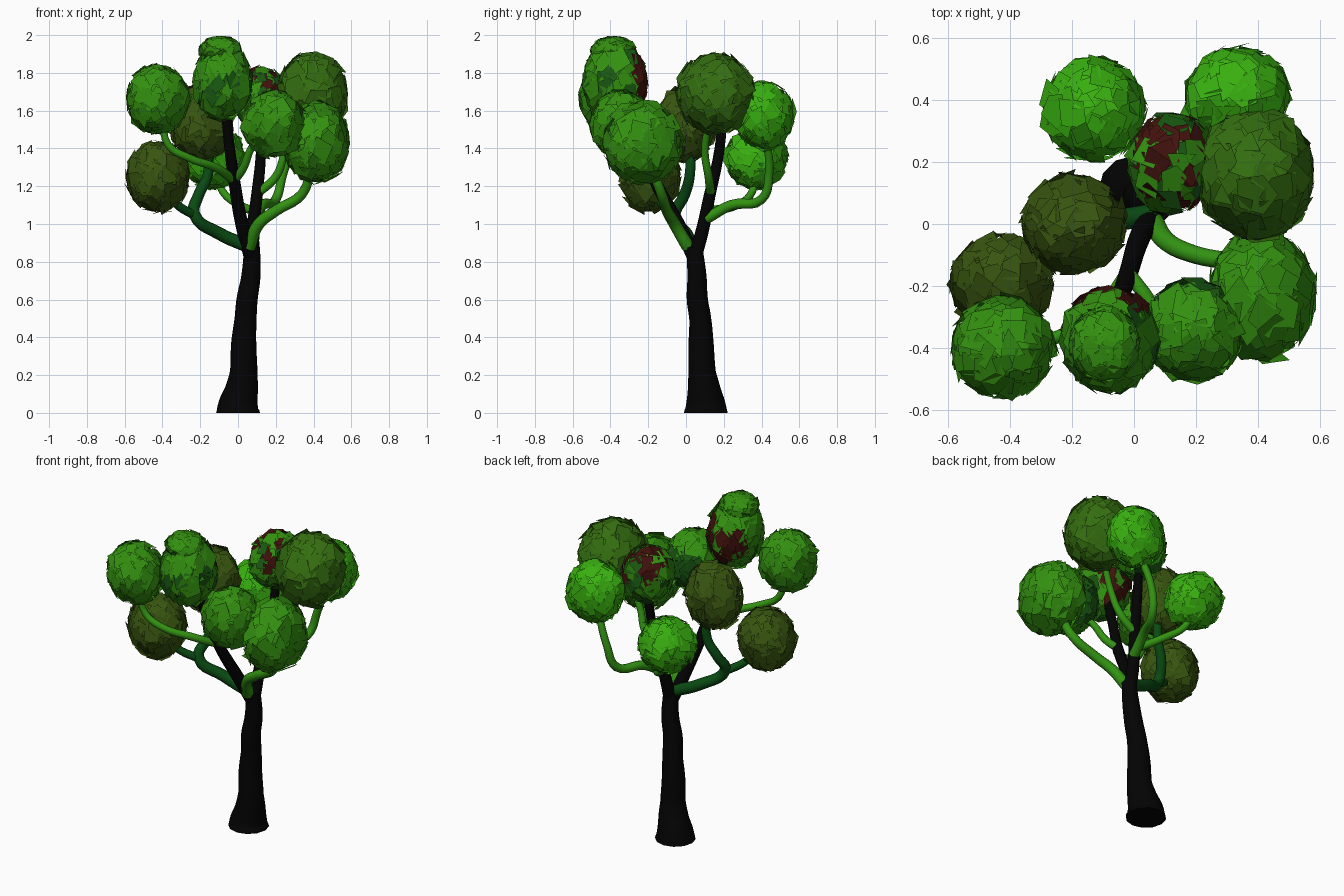
import bpy, bmesh, math, random
from mathutils import Vector, Matrix

random.seed(4)
cube = bpy.data.objects.get("Cube")
if cube:
    bpy.data.objects.remove(cube, do_unlink=True)


def material(name, r, g, b):
    m = bpy.data.materials.new(name)
    m.use_nodes = True
    m.diffuse_color = (r, g, b, 1)
    bsdf = next(n for n in m.node_tree.nodes if n.type == 'BSDF_PRINCIPLED')
    bsdf.inputs["Base Color"].default_value = (r, g, b, 1)
    bsdf.inputs["Roughness"].default_value = 0.9
    return m


BARK = material("black bark", .001, .001, .001)
STEM = material("green stem", .032, .29, .006)
DARK_STEM = material("dark green stem", .003, .07, .006)
BRIGHT = material("bright leaf", .04, .43, .005)
MID = material("mid green leaf", .033, .28, .005)
MOSS = material("moss leaf", .034, .155, .005)
OLIVE = material("olive leaf", .04, .092, .005)
DARK = material("dark leaf", .01, .1, .006)
MAROON = material("maroon leaf", .055, .006, .004)


def limb(name, mat, points, radii):
    """Smooth tapering tube through the points."""
    curve = bpy.data.curves.new(name, 'CURVE')
    curve.dimensions = '3D'
    curve.bevel_depth = 1
    curve.bevel_resolution = 4
    curve.resolution_u = 5
    curve.use_fill_caps = True
    spline = curve.splines.new('BEZIER')
    spline.bezier_points.add(len(points) - 1)
    last = len(points) - 1
    for i, (bp, co) in enumerate(zip(spline.bezier_points, points)):
        bp.co = co
        bp.handle_left_type = bp.handle_right_type = 'AUTO'
        if len(radii) == 2:
            bp.radius = radii[0] + (radii[1] - radii[0]) * i / last
        else:
            bp.radius = radii[i]
    curve.materials.append(mat)
    obj = bpy.data.objects.new(name, curve)
    bpy.context.collection.objects.link(obj)
    bpy.ops.object.select_all(action='DESELECT')
    bpy.context.view_layer.objects.active = obj
    obj.select_set(True)
    bpy.ops.object.convert(target='MESH')


def plain(n):
    return 0


def streaked_top(n):
    """Maroon mostly on the upper and left sides, mixed greens elsewhere."""
    return random.choices((0, 1, 2), (5, 2, 5 if n.z + 0.4 * n.x > 0.15 else 0.5))[0]


def streaked_back(n):
    """Maroon on the back side, mixed greens elsewhere."""
    return random.choices((0, 1, 2), (8, 1, 9 if n.y > 0.6 else 0))[0]


def dark_back(n):
    return 1 if n.y > 0.5 and n.z < 0.5 else 0


def foliage(name, center, radii, mats, rule=plain):
    """Faceted core wrapped in slightly tilted flat leaf plates."""
    bm = bmesh.new()
    bmesh.ops.create_icosphere(bm, subdivisions=2, radius=0.94)
    for v in bm.verts:
        v.co *= random.uniform(0.97, 1.03)
    bm.normal_update()
    for f in bm.faces:
        f.material_index = rule(f.normal)
    count = 95
    for i in range(count):
        # even spiral spread over the ball
        z = 1 - 2 * (i + 0.5) / count
        a = i * math.pi * (3 - math.sqrt(5))
        ring = math.sqrt(1 - z * z)
        n = Vector((ring * math.cos(a), ring * math.sin(a), z))
        wobble = Vector([random.uniform(-.17, .17) for _ in range(3)])
        rot = (n + wobble).to_track_quat('Z', 'Y')
        spin = random.uniform(0, math.tau)
        sides = random.choice((3, 4, 4, 5))
        size = random.uniform(.22, .4)
        verts = []
        for k in range(sides):
            t = spin + math.tau * k / sides
            s = size * random.uniform(.75, 1.15)
            verts.append(bm.verts.new(n * 0.965 + rot @ Vector((s * math.cos(t), s * math.sin(t), 0))))
        bm.faces.new(verts).material_index = rule(n)
    bmesh.ops.transform(bm, matrix=Matrix.Diagonal((*radii, 1)), verts=bm.verts)
    mesh = bpy.data.meshes.new(name)
    bm.to_mesh(mesh)
    bm.free()
    for m in mats:
        mesh.materials.append(m)
    obj = bpy.data.objects.new(name, mesh)
    obj.location = center
    bpy.context.collection.objects.link(obj)


# Trunk with flared foot, then its two main forks
limb("trunk", BARK,
     [(0, .105, 0), (0, .105, .03), (.02, .095, .13), (.03, .085, .22), (.03, .08, .36), (.04, .075, .5),
      (.048, .06, .6), (.068, .058, .72), (.075, .045, .88)],
     [.116, .108, .086, .072, .067, .058, .056, .051, .042])
limb("front_fork", BARK,
     [(.07, .045, .82), (.02, -.04, 1), (-.02, -.165, 1.23), (-.05, -.25, 1.45), (-.07, -.34, 1.72)], [.038, .024])
limb("back_fork", BARK,
     [(.075, .045, .82), (.08, .09, .98), (.1, .125, 1.15), (.12, .17, 1.35), (.13, .2, 1.6)], [.038, .024])

# Coloured side branches
limb("right_branch", DARK_STEM,
     [(.06, .03, .88), (-.1, 0, .95), (-.23, -.06, 1.05), (-.21, -.01, 1.15), (-.16, .02, 1.26), (-.16, .02, 1.42)],
     [.036, .025])
limb("right_twig", DARK_STEM, [(-.22, -.05, 1.04), (-.33, -.13, 1.11), (-.42, -.19, 1.25)], [.025, .02])
limb("left_branch", STEM,
     [(.06, .01, .88), (.11, -.06, 1), (.2, -.1, 1.07), (.34, -.13, 1.16), (.39, -.19, 1.32)], [.034, .024])
limb("back_left_branch", STEM,
     [(.09, .11, 1.03), (.13, .24, 1.1), (.2, .4, 1.13), (.24, .44, 1.27), (.32, .42, 1.48)], [.03, .02])
limb("upper_left_branch", STEM,
     [(.1, .13, 1.16), (.2, .12, 1.25), (.25, .1, 1.38), (.34, .13, 1.58)], [.024, .018])
limb("back_right_branch", STEM,
     [(.08, .13, 1.07), (.01, .27, 1.1), (-.08, .35, 1.17), (-.12, .37, 1.28)], [.024, .018])
limb("front_right_branch", STEM,
     [(-.02, -.16, 1.23), (-.12, -.29, 1.3), (-.26, -.37, 1.35), (-.37, -.39, 1.42), (-.4, -.4, 1.58)], [.024, .018])
limb("front_left_branch", STEM,
     [(-.02, -.16, 1.23), (.03, -.22, 1.3), (.07, -.27, 1.4), (.16, -.33, 1.5)], [.024, .018])

# Leaf clusters
foliage("back_right_leaves", (-.13, .37, 1.35), (.167, .167, .165), [BRIGHT])
foliage("back_left_leaves", (.335, .415, 1.575), (.17, .16, .185), [BRIGHT])
foliage("center_leaves", (.127, .197, 1.66), (.148, .165, .17), [MID, DARK, MAROON], streaked_top)
foliage("upper_left_leaves", (.392, .16, 1.69), (.194, .212, .215), [MOSS])
foliage("left_leaves", (.415, -.23, 1.43), (.175, .212, .22), [MID])
foliage("front_left_leaves", (.19, -.345, 1.53), (.167, .167, .18), [MID, DARK], dark_back)
foliage("top_front_leaves", (-.08, -.375, 1.755), (.158, .172, .21), [MID, DARK, MAROON], streaked_back)
foliage("top_front_cap", (-.095, -.385, 1.92), (.115, .12, .075), [MID])
foliage("front_right_leaves", (-.425, -.4, 1.66), (.168, .165, .187), [MID])
foliage("lower_right_leaves", (-.425, -.19, 1.25), (.168, .16, .19), [OLIVE])
foliage("right_leaves", (-.195, 0, 1.53), (.17, .16, .205), [OLIVE])
